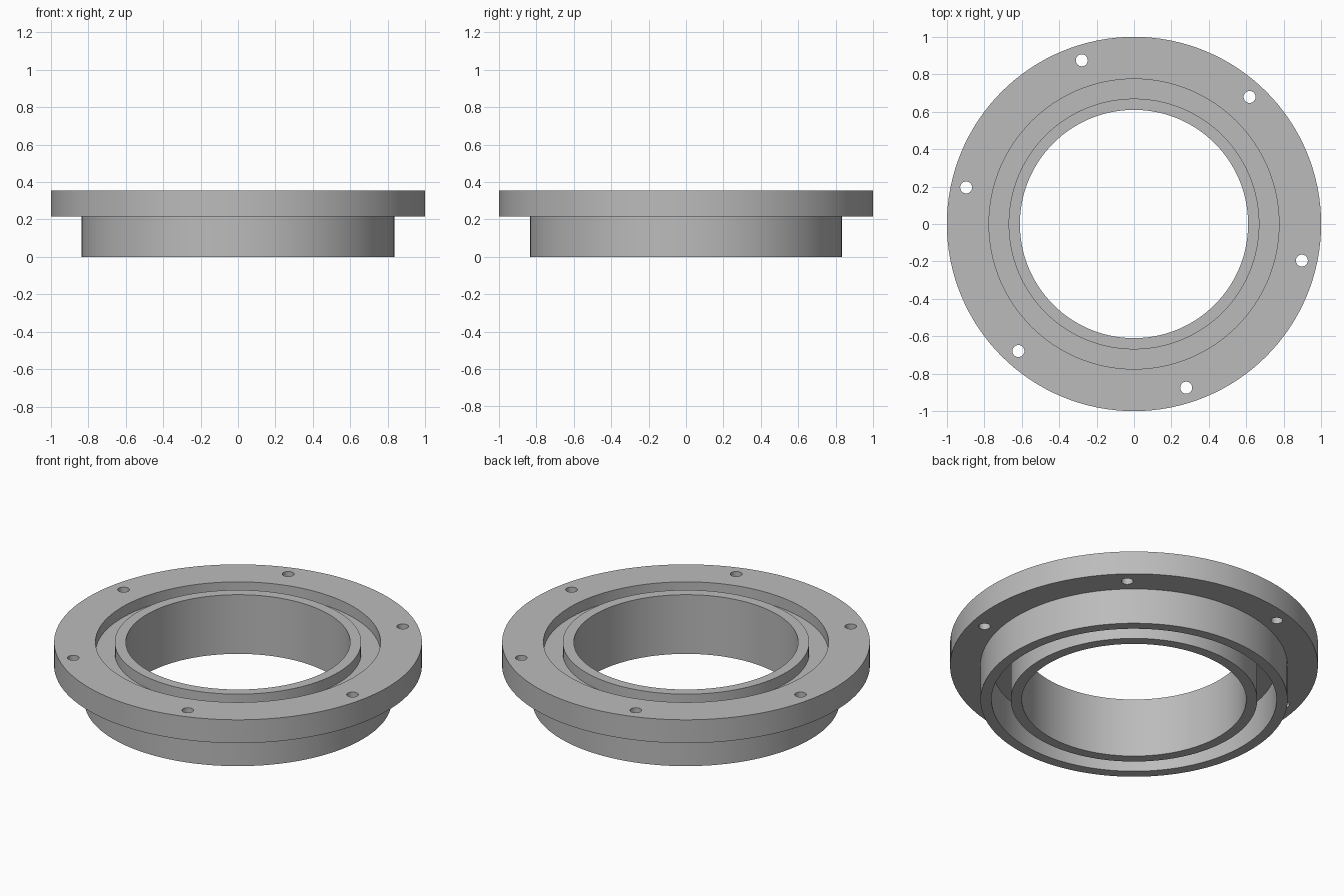
import bpy
import bmesh
from math import cos, sin, pi, radians

cube = bpy.data.objects.get("Cube")
if cube:
    bpy.data.objects.remove(cube, do_unlink=True)

SEGMENTS = 128
TOP, STEP, FLOOR = 0.355, 0.215, 0.29

metal = bpy.data.materials.new("grey metal")
metal.use_nodes = True
grey = (0.5, 0.5, 0.5, 1)
metal.diffuse_color = grey
metal.node_tree.nodes["Principled BSDF"].inputs["Base Color"].default_value = grey


def lathe(name, profile):
    """Revolve a closed (radius, height) profile around z."""
    bm = bmesh.new()
    rings = []
    for i in range(SEGMENTS):
        a = 2 * pi * i / SEGMENTS
        rings.append([bm.verts.new((r * cos(a), r * sin(a), z)) for r, z in profile])
    n = len(profile)
    for i in range(SEGMENTS):
        here, ahead = rings[i], rings[(i + 1) % SEGMENTS]
        for j in range(n):
            k = (j + 1) % n
            bm.faces.new((here[j], ahead[j], ahead[k], here[k]))
    bmesh.ops.recalc_face_normals(bm, faces=bm.faces)
    mesh = bpy.data.meshes.new(name)
    bm.to_mesh(mesh)
    bm.free()
    mesh.materials.append(metal)
    obj = bpy.data.objects.new(name, mesh)
    bpy.context.collection.objects.link(obj)
    return obj


# Flange, skirt, web and inner sleeve as one turned section
flange = lathe("flanged_ring", [
    (0.61, 0), (0.67, 0), (0.67, STEP), (0.775, STEP), (0.775, 0), (0.835, 0),
    (0.835, STEP), (1, STEP), (1, TOP), (0.775, TOP), (0.775, FLOOR),
    (0.67, FLOOR), (0.67, TOP), (0.61, TOP)])

# Six bolt holes through the flange
bm = bmesh.new()
for i in range(6):
    a = radians(-12.3 + 60 * i)
    drill = bmesh.ops.create_cone(bm, cap_ends=True, segments=32,
                                  radius1=0.032, radius2=0.032, depth=0.4)
    bmesh.ops.translate(bm, verts=drill["verts"],
                        vec=(0.918 * cos(a), 0.918 * sin(a), 0.3))
mesh = bpy.data.meshes.new("bolt_hole_cutter")
bm.to_mesh(mesh)
bm.free()
mesh.materials.append(metal)
cutter = bpy.data.objects.new("bolt_hole_cutter", mesh)
bpy.context.collection.objects.link(cutter)
cutter.hide_render = True

cut = flange.modifiers.new("bolt_holes", "BOOLEAN")
cut.operation = "DIFFERENCE"
cut.solver = "EXACT"
cut.object = cutter

bpy.ops.object.select_all(action="DESELECT")
flange.select_set(True)
bpy.context.view_layer.objects.active = flange
bpy.ops.object.modifier_apply(modifier=cut.name)
bpy.data.objects.remove(cutter, do_unlink=True)
bpy.ops.object.shade_smooth_by_angle(angle=radians(30))
